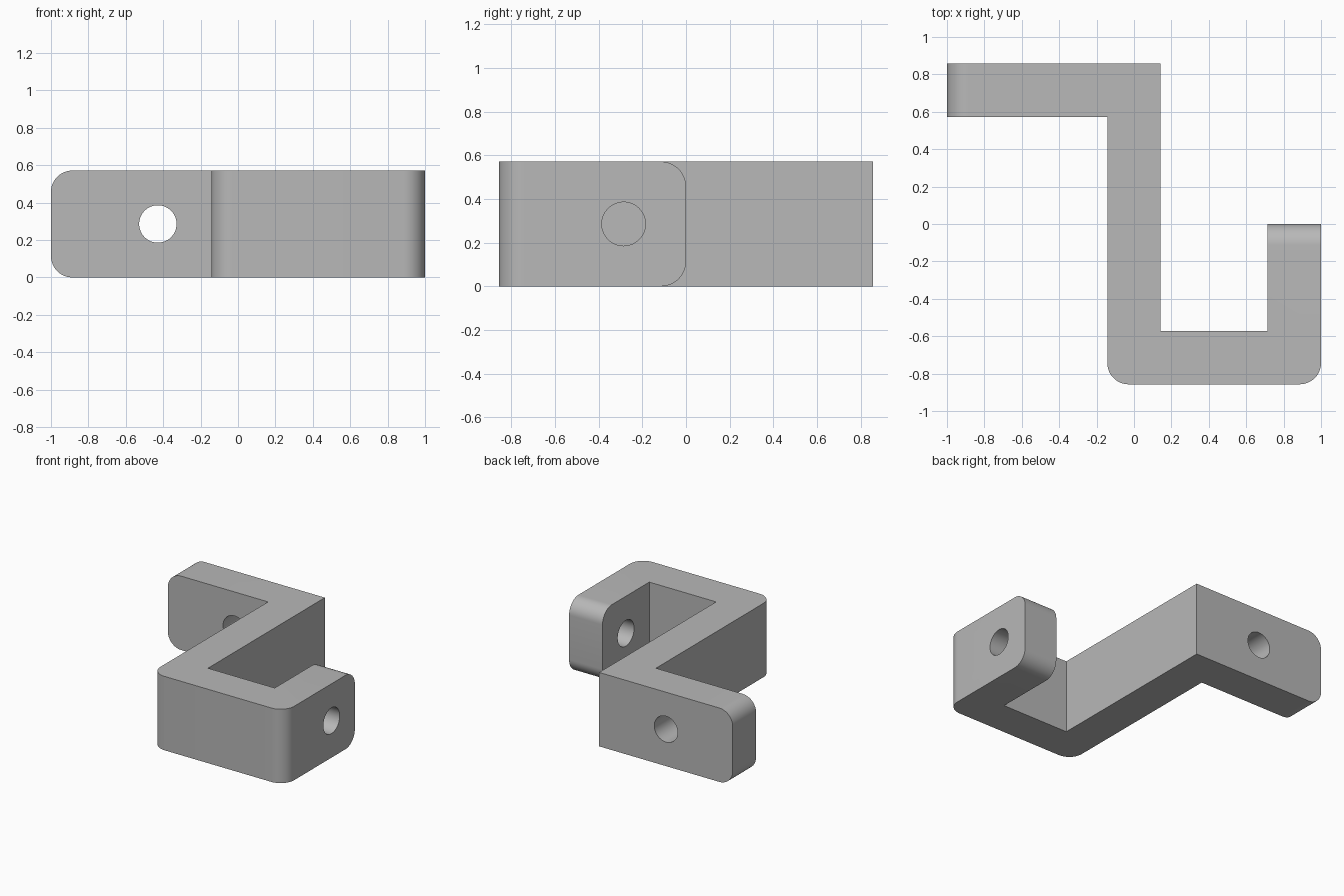
import bpy
import bmesh
from math import pi, radians
from mathutils import Vector

if "Cube" in bpy.data.objects:
    bpy.data.objects.remove(bpy.data.objects["Cube"])

U = 1 / 7            # design module: the bracket is 14 modules wide
HEIGHT = 4 * U
FILLET = 0.8 * U
HOLE_RADIUS = 0.7 * U

grey = bpy.data.materials.new("plain grey")
grey.use_nodes = True
colour = (0.48, 0.48, 0.48, 1)
grey.diffuse_color = colour
grey.node_tree.nodes["Principled BSDF"].inputs["Base Color"].default_value = colour

# Plan outline of the bent bar, in modules, extruded upward
outline = [(-7, 4), (-1, 4), (-1, -6), (7, -6), (7, 0),
           (5, 0), (5, -4), (1, -4), (1, 6), (-7, 6)]
bm = bmesh.new()
base = bm.faces.new([bm.verts.new((x * U, y * U, 0)) for x, y in outline])
extruded = bmesh.ops.extrude_face_region(bm, geom=[base], use_keep_orig=True)
top_verts = [g for g in extruded["geom"] if isinstance(g, bmesh.types.BMVert)]
bmesh.ops.translate(bm, verts=top_verts, vec=(0, 0, HEIGHT))
bmesh.ops.recalc_face_normals(bm, faces=bm.faces)

# Round the two outer front corners and the corners of both free ends
targets = [Vector((x, y, HEIGHT / 2)) for x, y in ((-U, -6 * U), (7 * U, -6 * U))]
for z in (0, HEIGHT):
    targets += [Vector((-7 * U, 5 * U, z)), Vector((6 * U, 0, z))]


def is_rounded(edge):
    middle = (edge.verts[0].co + edge.verts[1].co) / 2
    return any((middle - t).length < 0.01 for t in targets)


bmesh.ops.bevel(bm, geom=[e for e in bm.edges if is_rounded(e)], offset=FILLET,
                offset_type='OFFSET', segments=12, profile=0.5, affect='EDGES')
mesh = bpy.data.meshes.new("bracket")
bm.to_mesh(mesh)
bm.free()
mesh.materials.append(grey)
bracket = bpy.data.objects.new("bracket", mesh)
bpy.context.collection.objects.link(bracket)


# Screw holes through each free arm
def drill(location, rotation):
    bpy.ops.mesh.primitive_cylinder_add(vertices=64, radius=HOLE_RADIUS, depth=3 * U,
                                        location=location, rotation=rotation)
    cutter = bpy.context.object
    cutter.name = "hole_cutter"
    cutter.hide_render = True
    cutter.data.materials.append(grey)
    cut = bracket.modifiers.new("hole", 'BOOLEAN')
    cut.operation = 'DIFFERENCE'
    cut.solver = 'EXACT'
    cut.object = cutter
    bpy.ops.object.select_all(action='DESELECT')
    bpy.context.view_layer.objects.active = bracket
    bracket.select_set(True)
    bpy.ops.object.modifier_apply(modifier=cut.name)
    bpy.data.objects.remove(cutter)


drill((-3 * U, 5 * U, HEIGHT / 2), (pi / 2, 0, 0))
drill((6 * U, -2 * U, HEIGHT / 2), (0, pi / 2, 0))

bpy.ops.object.shade_smooth_by_angle(angle=radians(30))
